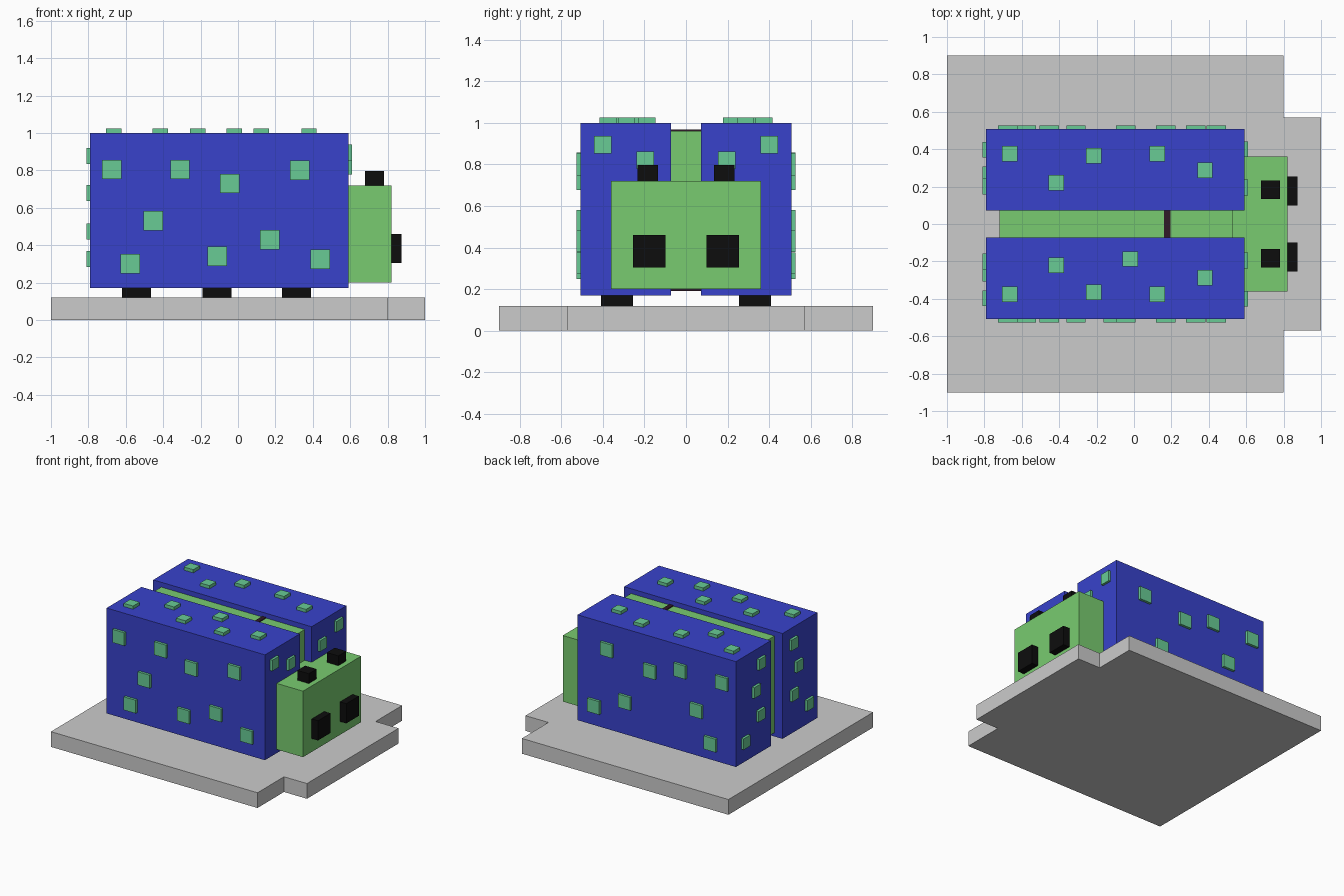
import bpy, bmesh

if "Cube" in bpy.data.objects:
    bpy.data.objects.remove(bpy.data.objects["Cube"])


def material(name, rgb):
    m = bpy.data.materials.new(name)
    m.diffuse_color = (*rgb, 1)
    m.use_nodes = True
    m.node_tree.nodes["Principled BSDF"].inputs["Base Color"].default_value = m.diffuse_color
    return m


BLUE = material("shell_blue", (0.04, 0.055, 0.60))
GREEN = material("body_green", (0.19, 0.60, 0.16))
MINT = material("spot_mint", (0.14, 0.60, 0.30))
BLACK = material("black", (0.004, 0.004, 0.004))
DARK = material("band_dark", (0.03, 0.01, 0.02))


def finish(name, bm, mat=None):
    bmesh.ops.recalc_face_normals(bm, faces=bm.faces)
    me = bpy.data.meshes.new(name)
    bm.to_mesh(me)
    bm.free()
    ob = bpy.data.objects.new(name, me)
    bpy.context.collection.objects.link(ob)
    if mat:
        me.materials.append(mat)
    return ob


def add_box(bm, lo, hi):
    vs = bmesh.ops.create_cube(bm, size=1)["verts"]
    for v in vs:
        v.co = [l + (c + 0.5) * (h - l) for c, l, h in zip(v.co, lo, hi)]


def box(name, lo, hi, mat):
    bm = bmesh.new()
    add_box(bm, lo, hi)
    return finish(name, bm, mat)


def pair(name, lo, hi, mat):
    """Box on the +y side plus its mirror image on the -y side."""
    box(name + "_back", lo, hi, mat)
    box(name + "_front", (lo[0], -hi[1], lo[2]), (hi[0], -lo[1], hi[2]), mat)


def spots(name, centres, half):
    """Thin square studs; half gives the half sizes along x, y and z."""
    bm = bmesh.new()
    for c in centres:
        add_box(bm, [a - h for a, h in zip(c, half)], [a + h for a, h in zip(c, half)])
    return finish(name, bm, MINT)


# Base plate with a narrower tab at the head end
outline = [(-1, -0.9), (0.8, -0.9), (0.8, -0.57), (1, -0.57),
           (1, 0.57), (0.8, 0.57), (0.8, 0.9), (-1, 0.9)]
bm = bmesh.new()
face = bm.faces.new([bm.verts.new((x, y, 0)) for x, y in outline])
top = bmesh.ops.extrude_face_region(bm, geom=[face])["geom"]
bmesh.ops.translate(bm, vec=(0, 0, 0.12),
                    verts=[g for g in top if isinstance(g, bmesh.types.BMVert)])
# The starting face remains as the underside
finish("base_plate", bm)

# Body, dark band and head
box("body", (-0.72, -0.36, 0.20), (0.53, 0.36, 0.962), GREEN)
box("body_band", (0.16, -0.38, 0.19), (0.195, 0.38, 0.968), DARK)
box("head", (0.52, -0.362, 0.20), (0.82, 0.362, 0.72), GREEN)

# Wing shells, eyes, feelers and legs
pair("wing_shell", (-0.79, 0.073, 0.17), (0.59, 0.507, 1.0), BLUE)
pair("eye", (0.80, 0.098, 0.305), (0.875, 0.254, 0.46), BLACK)
pair("feeler", (0.68, 0.135, 0.70), (0.78, 0.233, 0.797), BLACK)
for i, x in enumerate((-0.5425, -0.1125, 0.3125)):
    pair(f"leg_{i + 1}", (x - 0.0775, 0.255, 0.12), (x + 0.0775, 0.41, 0.25), BLACK)

# Spots on the long sides (one extra on the front side)
side = [(-0.675, 0.805), (-0.31, 0.805), (-0.045, 0.73), (0.33, 0.80),
        (-0.453, 0.53), (-0.575, 0.30), (0.17, 0.43), (0.44, 0.325)]
spots("side_spots_back", [(x, 0.507, z) for x, z in side], (0.052, 0.02, 0.052))
spots("side_spots_front", [(x, -0.507, z) for x, z in side + [(-0.11, 0.34)]],
      (0.052, 0.02, 0.052))

# Spots on top, and on the head and tail ends (one extra on the front shell top)
upper = [(-0.665, 0.375), (-0.215, 0.365), (0.125, 0.375), (-0.415, 0.22), (0.38, 0.287)]
head_end = [(0.40, 0.895), (0.195, 0.82)]
tail_end = [(0.20, 0.877), (0.265, 0.68), (0.21, 0.473), (0.397, 0.327)]
for s, label in ((1, "back"), (-1, "front")):
    extra = [(-0.02, 0.187)] if s < 0 else []
    spots("top_spots_" + label, [(x, s * y, 1.005) for x, y in upper + extra],
          (0.041, 0.041, 0.02))
    spots("head_end_spots_" + label, [(0.59, s * y, z) for y, z in head_end],
          (0.019, 0.042, 0.043))
    spots("tail_end_spots_" + label, [(-0.79, s * y, z) for y, z in tail_end],
          (0.02, 0.042, 0.043))
